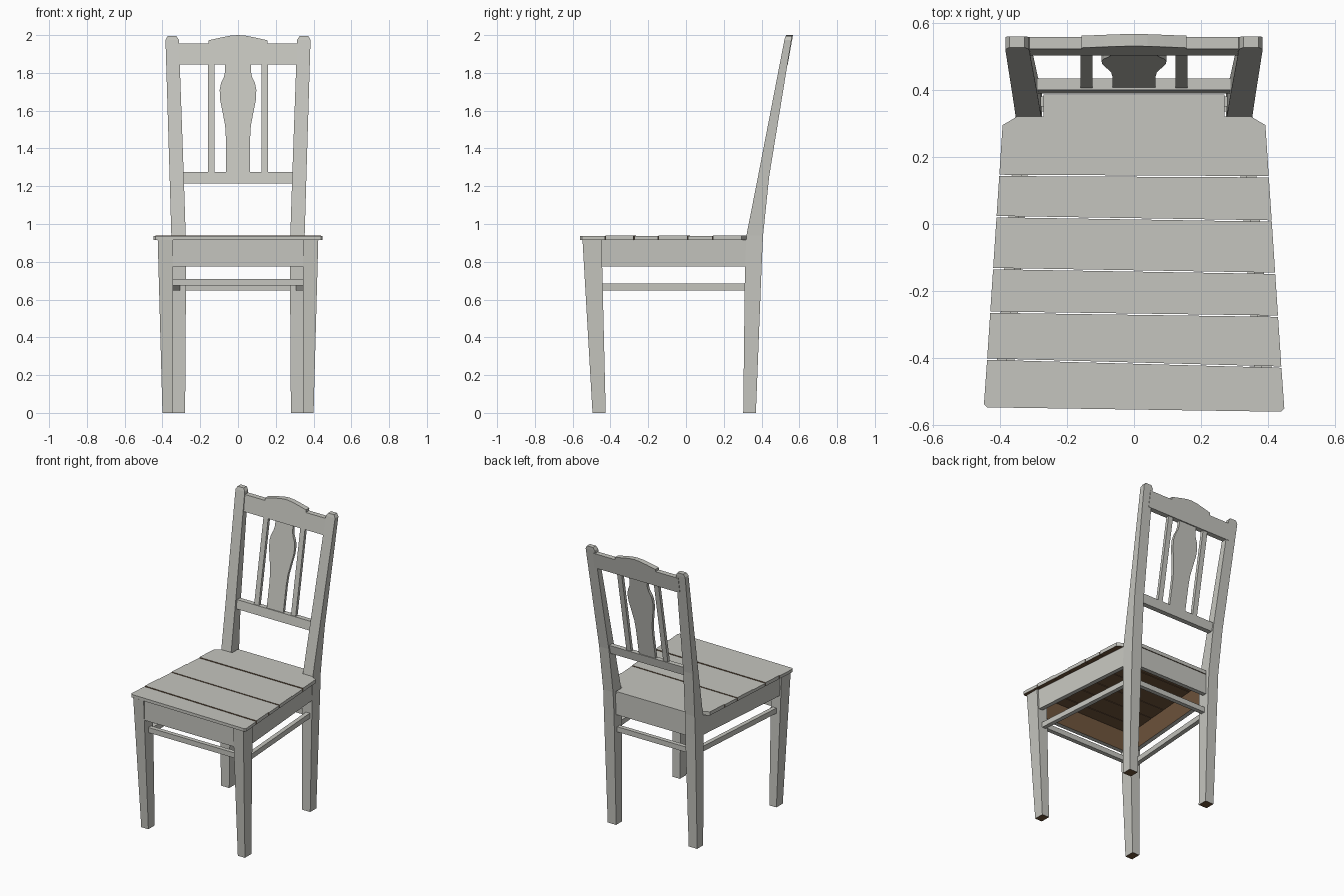
import bpy, bmesh

if "Cube" in bpy.data.objects:
    bpy.data.objects.remove(bpy.data.objects["Cube"])


def material(name, rgb):
    m = bpy.data.materials.new(name)
    m.diffuse_color = (*rgb, 1)
    m.use_nodes = True
    m.node_tree.nodes["Principled BSDF"].inputs["Base Color"].default_value = m.diffuse_color
    return m


GREY = material("painted grey", (0.56, 0.56, 0.52))
BROWN = material("bare brown wood", (0.16, 0.09, 0.045))


def loft(name, rings, bare=None):
    """Skin equal-length rings into a closed solid; bare(face) picks unpainted faces."""
    bm = bmesh.new()
    loops = [[bm.verts.new(p) for p in ring] for ring in rings]
    bm.faces.new(loops[0])
    bm.faces.new(loops[-1])
    n = len(loops[0])
    for a, b in zip(loops, loops[1:]):
        for i in range(n):
            j = (i + 1) % n
            bm.faces.new((a[i], a[j], b[j], b[i]))
    bmesh.ops.recalc_face_normals(bm, faces=bm.faces)
    bm.normal_update()
    for f in bm.faces:
        f.material_index = int(bool(bare and bare(f)))
    me = bpy.data.meshes.new(name)
    bm.to_mesh(me)
    bm.free()
    me.materials.append(GREY)
    me.materials.append(BROWN)
    ob = bpy.data.objects.new(name, me)
    bpy.context.collection.objects.link(ob)
    return ob


def post(name, sections, s):
    """Tapered post from (z, x0, x1, y0, y1) sections, mirrored by s."""
    rings = [[(s * x0, y0, z), (s * x1, y0, z), (s * x1, y1, z), (s * x0, y1, z)]
             for z, x0, x1, y0, y1 in sections]
    loft(name, rings, lambda f: f.normal.z < -0.9)


def slab(name, outline, z0, z1, bare=None):
    """Plan outline raised from z0 to z1."""
    return loft(name, [[(x, y, z) for x, y in outline] for z in (z0, z1)], bare)


def back_panel(name, outline, thick):
    """Front outline (x, z) laid in the leaning plane of the backrest."""
    def lean(z):
        return 0.412 + 0.181 * (z - 1.245)
    loft(name, [[(x, lean(z) + d, z) for x, z in outline]
                for d in (-thick / 2, thick / 2)])


def inward(f):
    c = f.calc_center_median()
    return abs(f.normal.z) < 0.5 and f.normal.x * c.x + f.normal.y * c.y < -0.05


# Legs, with the rear pair running up into the backrest
for side, s in (("left", -1), ("right", 1)):
    post("front_leg_" + side, [
        (0, 0.345, 0.40, -0.495, -0.425),
        (0.917, 0.345, 0.425, -0.548, -0.447)], s)
    post("rear_post_" + side, [
        (0, 0.28, 0.345, 0.303, 0.37),
        (0.77, 0.275, 0.353, 0.312, 0.40),
        (0.94, 0.277, 0.353, 0.32, 0.408),
        (1.25, 0.287, 0.362, 0.381, 0.44),
        (1.975, 0.313, 0.384, 0.521, 0.558),
        (1.995, 0.326, 0.372, 0.527, 0.56)], s)
    # Side apron and side stretcher follow the taper of the seat
    slab("side_apron_" + side,
         [(s * 0.415, -0.48), (s * 0.349, 0.34), (s * 0.319, 0.34), (s * 0.385, -0.48)],
         0.775, 0.917, inward)
    slab("side_stretcher_" + side,
         [(s * 0.39, -0.46), (s * 0.335, 0.33), (s * 0.305, 0.33), (s * 0.36, -0.46)],
         0.648, 0.684)


def cross_bar(name, w, y0, y1, z0, z1, bare=None):
    slab(name, [(-w, y0), (w, y0), (w, y1), (-w, y1)], z0, z1, bare)


# Front and rear aprons and stretchers
cross_bar("front_apron", 0.37, -0.535, -0.505, 0.775, 0.917, inward)
cross_bar("rear_apron", 0.30, 0.35, 0.38, 0.775, 0.917, inward)
cross_bar("front_stretcher", 0.36, -0.495, -0.465, 0.674, 0.71)
cross_bar("rear_stretcher", 0.30, 0.335, 0.365, 0.648, 0.684)


# Seat planks, cut by slightly skewed joints (y at left edge, y at right edge)
def edge_x(y, s):
    return s * (0.392 + 0.066 * (0.295 - y))


joints = [(-0.547, -0.56), (-0.403, -0.427), (-0.263, -0.275), (-0.133, -0.147),
          (0.022, 0.009), (0.145, 0.141), (0.295, 0.295)]
tops = [0.936, 0.94, 0.936, 0.939, 0.936, 0.94]
GAP = 0.002
for i, top in enumerate(tops):
    (l0, r0), (l1, r1) = joints[i], joints[i + 1]
    first, last = i == 0, i == len(tops) - 1
    l0, r0 = l0 + GAP * (not first), r0 + GAP * (not first)
    l1, r1 = l1 - GAP * (not last), r1 - GAP * (not last)
    outline = [(edge_x(l0, -1), l0), (edge_x(r0, 1), r0), (edge_x(r1, 1), r1)]
    if first:  # clipped front corners
        outline = [(edge_x(l0, -1), l0 + 0.01), (edge_x(l0, -1) + 0.01, l0),
                   (edge_x(r0, 1) - 0.01, r0), (edge_x(r0, 1), r0 + 0.01),
                   (edge_x(r1, 1), r1)]
    if last:  # clipped rear corners and a tongue between the posts
        outline += [(0.35, 0.32), (0.27, 0.32), (0.27, 0.386),
                    (-0.27, 0.386), (-0.27, 0.32), (-0.35, 0.32)]
    outline.append((edge_x(l1, -1), l1))

    def joint_or_bottom(f, first=first, last=last):
        n = f.normal
        return (n.z < -0.9 or (n.y < -0.9 and not first) or (n.y > 0.9 and not last))
    slab(f"seat_plank_{i + 1}", outline, 0.915, top, joint_or_bottom)

# Backrest rails
back_panel("lower_back_rail",
           [(-0.30, 1.215), (0.30, 1.215), (0.30, 1.275), (-0.30, 1.275)], 0.034)
crest = [(0.33, 1.845), (0.33, 1.955), (0.157, 1.955), (0.157, 1.972),
         (0.09, 1.987), (0.04, 1.997)]
back_panel("crest_rail",
           crest + [(0, 2.0)] + [(-x, z) for x, z in reversed(crest)], 0.036)

# Thin slats and shaped centre splat
for side, s in (("left", -1), ("right", 1)):
    back_panel("back_slat_" + side,
               [(s * 0.124, 1.26), (s * 0.16, 1.26), (s * 0.16, 1.86), (s * 0.124, 1.86)],
               0.022)
half = [(0.064, 1.26), (0.064, 1.45), (0.068, 1.52), (0.083, 1.60), (0.095, 1.66),
        (0.097, 1.71), (0.09, 1.745), (0.074, 1.78), (0.068, 1.81), (0.068, 1.86)]
back_panel("centre_splat", half + [(-x, z) for x, z in reversed(half)], 0.02)
